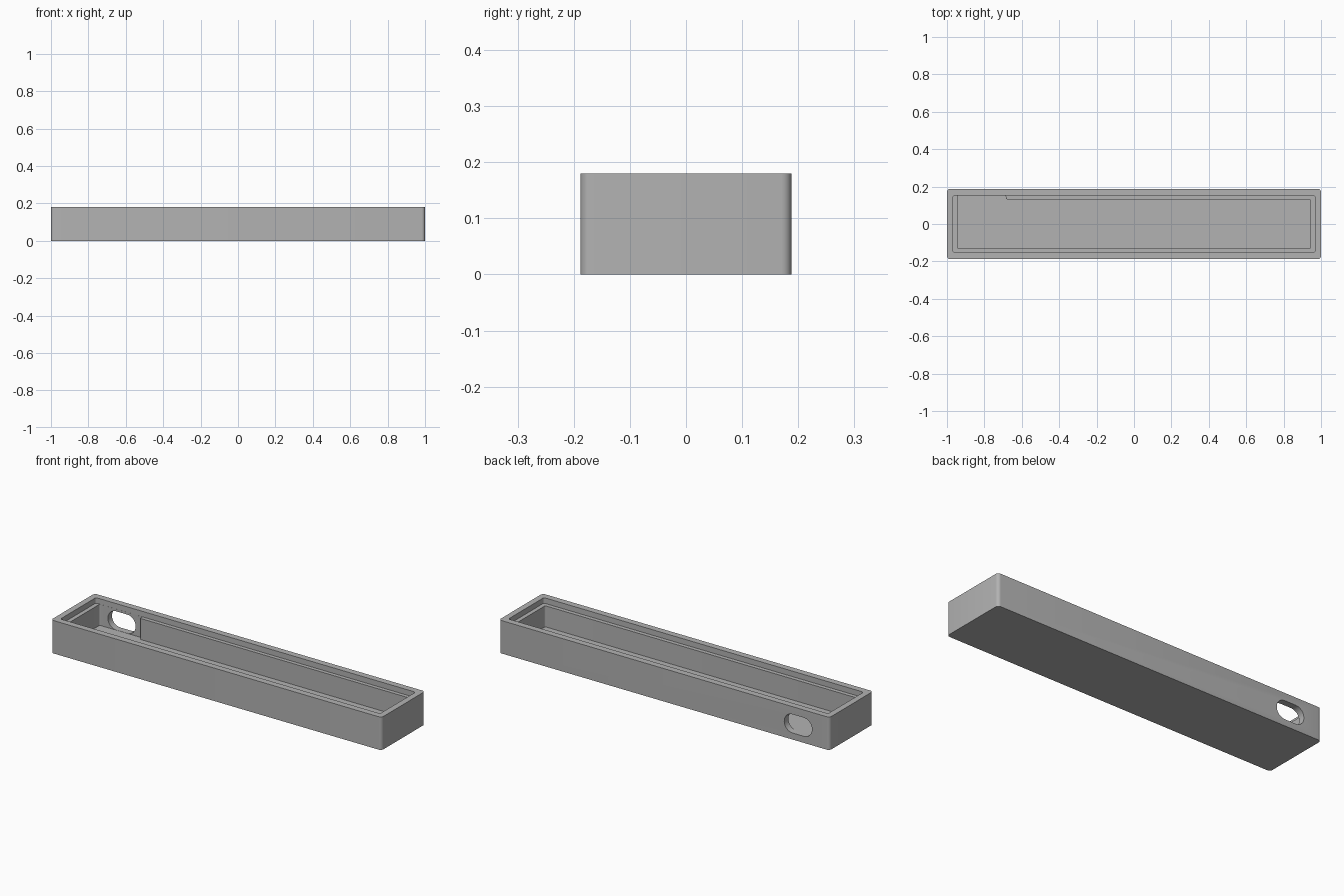
import bpy, bmesh, math
from mathutils import Vector

if "Cube" in bpy.data.objects:
    bpy.data.objects.remove(bpy.data.objects["Cube"], do_unlink=True)

grey = bpy.data.materials.new("plain grey")
grey.use_nodes = True
colour = (0.45, 0.45, 0.45, 1)
grey.diffuse_color = colour
grey.node_tree.nodes["Principled BSDF"].inputs["Base Color"].default_value = colour


def rounded(corners, radius, steps=6):
    """Outline with every corner replaced by a smooth curve."""
    points = []
    for i, corner in enumerate(corners):
        c = Vector(corner)
        a = c + (Vector(corners[i - 1]) - c).normalized() * radius
        b = c + (Vector(corners[(i + 1) % len(corners)]) - c).normalized() * radius
        centre = a + b - c
        for k in range(steps + 1):
            t = k / steps * math.pi / 2
            points.append(centre + (a - centre) * math.cos(t) + (b - centre) * math.sin(t))
    return points


def rectangle(x0, x1, y0, y1):
    return [(x0, y0), (x1, y0), (x1, y1), (x0, y1)]


def prism(name, outline, low, high, along_y=False):
    """Extrude an outline upwards, or from front to back."""
    bm = bmesh.new()
    place = (lambda p: (p.x, low, p.y)) if along_y else (lambda p: (p.x, p.y, low))
    face = bm.faces.new([bm.verts.new(place(p)) for p in outline])
    extruded = bmesh.ops.extrude_face_region(bm, geom=[face])["geom"]
    shift = (0, high - low, 0) if along_y else (0, 0, high - low)
    bmesh.ops.translate(bm, vec=shift, verts=[v for v in extruded if isinstance(v, bmesh.types.BMVert)])
    bmesh.ops.recalc_face_normals(bm, faces=bm.faces)
    mesh = bpy.data.meshes.new(name)
    bm.to_mesh(mesh)
    bm.free()
    mesh.materials.append(grey)
    obj = bpy.data.objects.new(name, mesh)
    bpy.context.collection.objects.link(obj)
    return obj


# Tray body
body = prism("tray_body", rounded(rectangle(-1, 1, -0.188, 0.188), 0.018), 0, 0.18)

# Shallow lid recess, deep pocket with a side bay, and rounded port slot
pocket = [(-0.944, -0.131), (0.944, -0.131), (0.944, 0.132),
          (-0.685, 0.132), (-0.685, 0.1525), (-0.944, 0.1525)]
cutters = [
    prism("lid_recess_cutter", rounded(rectangle(-0.967, 0.967, -0.153, 0.153), 0.01), 0.15, 0.3),
    prism("pocket_cutter", rounded(pocket, 0.008), 0.035, 0.25),
    prism("port_slot_cutter", rounded(rectangle(-0.894, -0.726, 0.036, 0.138), 0.05), 0.14, 0.3, True),
]

# Cut the openings, then drop the cutters
bpy.context.view_layer.objects.active = body
for cutter in cutters:
    cutter.hide_render = True
    cut = body.modifiers.new(cutter.name, "BOOLEAN")
    cut.operation = "DIFFERENCE"
    cut.solver = "EXACT"
    cut.object = cutter
    bpy.ops.object.modifier_apply(modifier=cut.name)
    bpy.data.objects.remove(cutter, do_unlink=True)

for obj in bpy.context.selected_objects:
    obj.select_set(False)
body.select_set(True)
bpy.ops.object.shade_smooth_by_angle(angle=math.radians(30))
